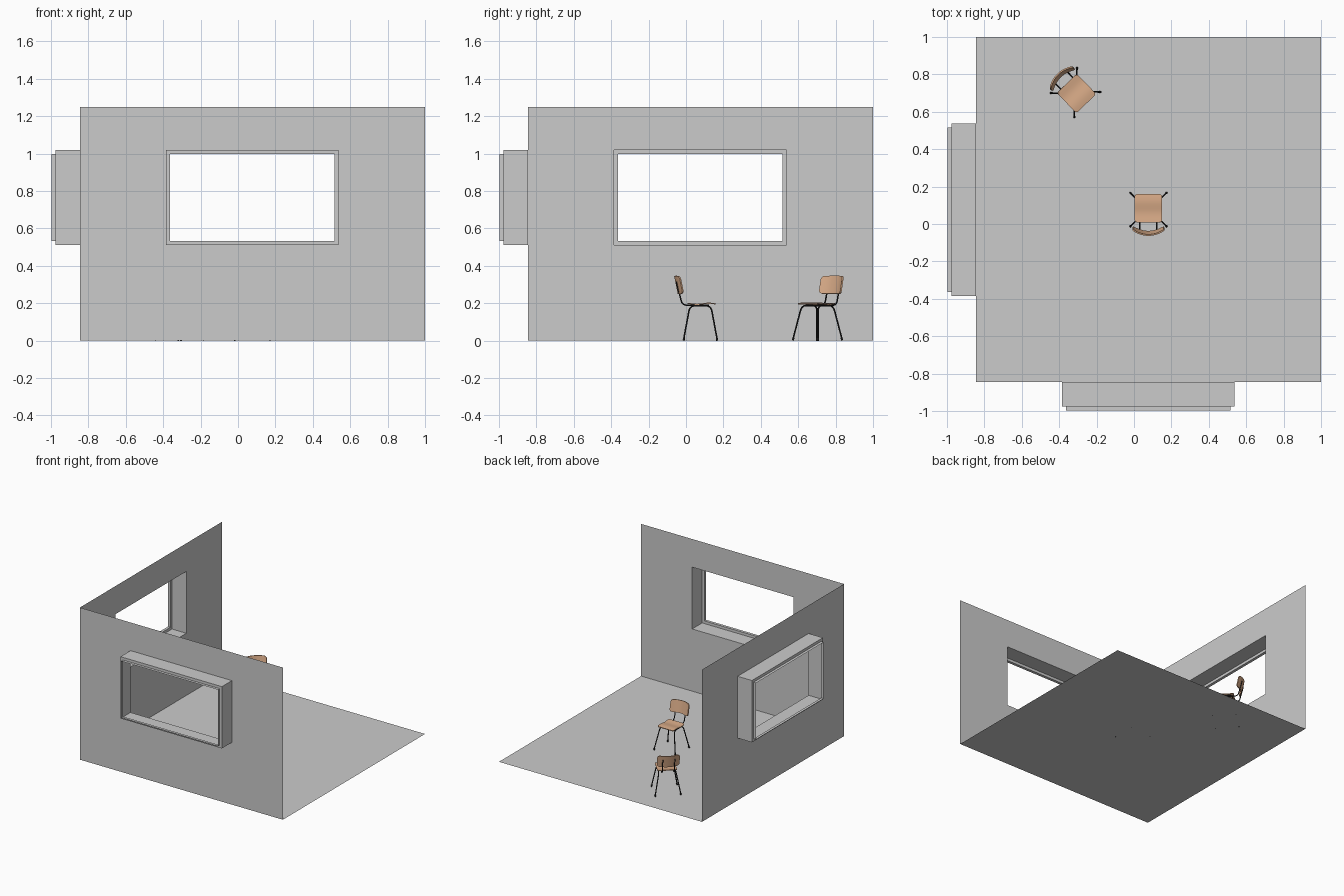
import bpy, bmesh, math
from mathutils import Vector, Matrix

if "Cube" in bpy.data.objects:
    bpy.data.objects.remove(bpy.data.objects["Cube"])


def material(name, rgb):
    m = bpy.data.materials.new(name)
    m.diffuse_color = (*rgb, 1)
    m.use_nodes = True
    m.node_tree.nodes["Principled BSDF"].inputs["Base Color"].default_value = m.diffuse_color
    return m


WOOD = material("wood", (0.68, 0.40, 0.24))
STEEL = material("dark_steel", (0.015, 0.015, 0.015))


def mesh_object(name, verts, faces, mat=None):
    me = bpy.data.meshes.new(name)
    me.from_pydata(verts, [], faces)
    ob = bpy.data.objects.new(name, me)
    bpy.context.collection.objects.link(ob)
    if mat:
        me.materials.append(mat)
    return ob


# Room: thin floor and two walls, each wall with a projecting stepped window box
LO, HI, TOP = -0.845, 1.0, 1.25


def wall(name, place, flip):
    # rectangle loops: (u0, u1, z0, z1, depth outward)
    loops = [(LO, HI, 0, TOP, 0),
             (-0.385, 0.536, 0.511, 1.019, 0),
             (-0.385, 0.536, 0.511, 1.019, 0.13),
             (-0.363, 0.515, 0.533, 0.997, 0.13),
             (-0.363, 0.515, 0.533, 0.997, 0.153)]
    verts, faces = [], []
    for u0, u1, z0, z1, d in loops:
        verts += [place(u, d, z) for u, z in ((u0, z0), (u1, z0), (u1, z1), (u0, z1))]
    for k in range(len(loops) - 1):
        for i in range(4):
            a, b = 4 * k + i, 4 * k + (i + 1) % 4
            f = (a, b, b + 4, a + 4)
            faces.append(f[::-1] if flip else f)
    return mesh_object(name, verts, faces)


mesh_object("floor", [(LO, LO, 0), (HI, LO, 0), (HI, HI, 0), (LO, HI, 0)], [(0, 1, 2, 3)])
wall("front_wall", lambda u, d, z: (u, LO - d, z), True)
wall("left_wall", lambda u, d, z: (LO - d, u, z), False)


# Rounded, bent plywood panel
def panel(name, w, h, r, shape, thick):
    rows = [-h + r - r * math.cos(math.radians(a)) for a in (0, 15, 30, 45, 60, 75)]
    mid = [(-h + r) + (2 * h - 2 * r) * i / 10 for i in range(11)]
    rows = rows + mid + [-v for v in reversed(rows)]
    n = 14
    verts, faces = [], []
    for v in rows:
        e = max(0, abs(v) - (h - r))
        half = w - r + math.sqrt(max(0, r * r - e * e))
        verts += [shape(half * (2 * i / n - 1), v) for i in range(n + 1)]
    for j in range(len(rows) - 1):
        for i in range(n):
            a = j * (n + 1) + i
            faces.append((a, a + 1, a + n + 2, a + n + 1))
    ob = mesh_object(name, verts, faces, WOOD)
    mod = ob.modifiers.new("thickness", "SOLIDIFY")
    mod.thickness, mod.offset = thick, 0
    bpy.context.view_layer.objects.active = ob
    ob.select_set(True)
    bpy.ops.object.modifier_apply(modifier=mod.name)
    bpy.ops.object.shade_smooth_by_angle(angle=math.radians(40))
    ob.select_set(False)
    return ob


# Bent steel tube with rounded corners
def tube(name, pts, radius, bend=0.025):
    pts = [Vector(p) for p in pts]
    path = [pts[0]]
    for a, b, c in zip(pts, pts[1:], pts[2:]):
        p = b + (a - b).normalized() * bend
        q = b + (c - b).normalized() * bend
        for i in range(7):
            t = i / 6
            path.append(p * (1 - t) ** 2 + b * 2 * t * (1 - t) + q * t * t)
    path.append(pts[-1])
    cu = bpy.data.curves.new(name, "CURVE")
    cu.dimensions = "3D"
    cu.bevel_depth, cu.bevel_resolution, cu.use_fill_caps = radius, 2, True
    sp = cu.splines.new("POLY")
    sp.points.add(len(path) - 1)
    for s, p in zip(sp.points, path):
        s.co = (*p, 1)
    cu.materials.append(STEEL)
    ob = bpy.data.objects.new(name, cu)
    bpy.context.collection.objects.link(ob)
    bpy.context.view_layer.objects.active = ob
    ob.select_set(True)
    bpy.ops.object.convert(target="MESH")
    ob = bpy.context.object
    bpy.ops.object.shade_smooth_by_angle(angle=math.radians(50))
    ob.select_set(False)
    return ob


# Chair, facing +y with its feet centred on the origin
def seat_shape(u, v):
    t = v / 0.075
    return (u, v + 0.007, 0.197 + 0.003 * math.sin(math.pi * (1.2 * t - 0.1)))


def back_shape(u, v):
    return (u, -0.127 - 0.2 * v + 0.026 * (u / 0.083) ** 2, 0.298 + v)


parts = [panel("seat", 0.074, 0.075, 0.014, seat_shape, 0.006),
         panel("backrest", 0.084, 0.048, 0.02, back_shape, 0.008)]
for s, side in ((-1, "left"), (1, "right")):
    # side frame: back leg, rail under the seat, front leg
    parts.append(tube(side + "_leg_frame",
                      [(s * 0.097, -0.09, 0.004), (s * 0.063, -0.056, 0.187),
                       (s * 0.063, 0.056, 0.187), (s * 0.097, 0.09, 0.004)], 0.0042, 0.03))
    for y, end in ((-0.09, "back"), (0.09, "front")):
        parts.append(tube(f"{side}_{end}_foot",
                          [(s * 0.097, y, 0), (s * 0.0945, y * 0.972, 0.014)], 0.0055))
    # backrest support
    parts.append(tube(side + "_back_support",
                      [(s * 0.045, 0.045, 0.188), (s * 0.045, -0.097, 0.19),
                       (s * 0.045, -0.128, 0.315)], 0.004))
for y, end in ((-0.03, "back"), (0.04, "front")):
    parts.append(tube(end + "_crossbar", [(-0.063, y, 0.187), (0.063, y, 0.187)], 0.004))

# Two chairs: one straight, one turned towards it
first = Matrix.Translation((0.077, 0.077, 0))
second = Matrix.Translation((-0.312, 0.703, 0)) @ Matrix.Rotation(math.radians(-136), 4, "Z")
for ob in parts:
    twin = ob.copy()
    twin.name = "turned_chair_" + ob.name
    bpy.context.collection.objects.link(twin)
    ob.matrix_world = first
    twin.matrix_world = second
